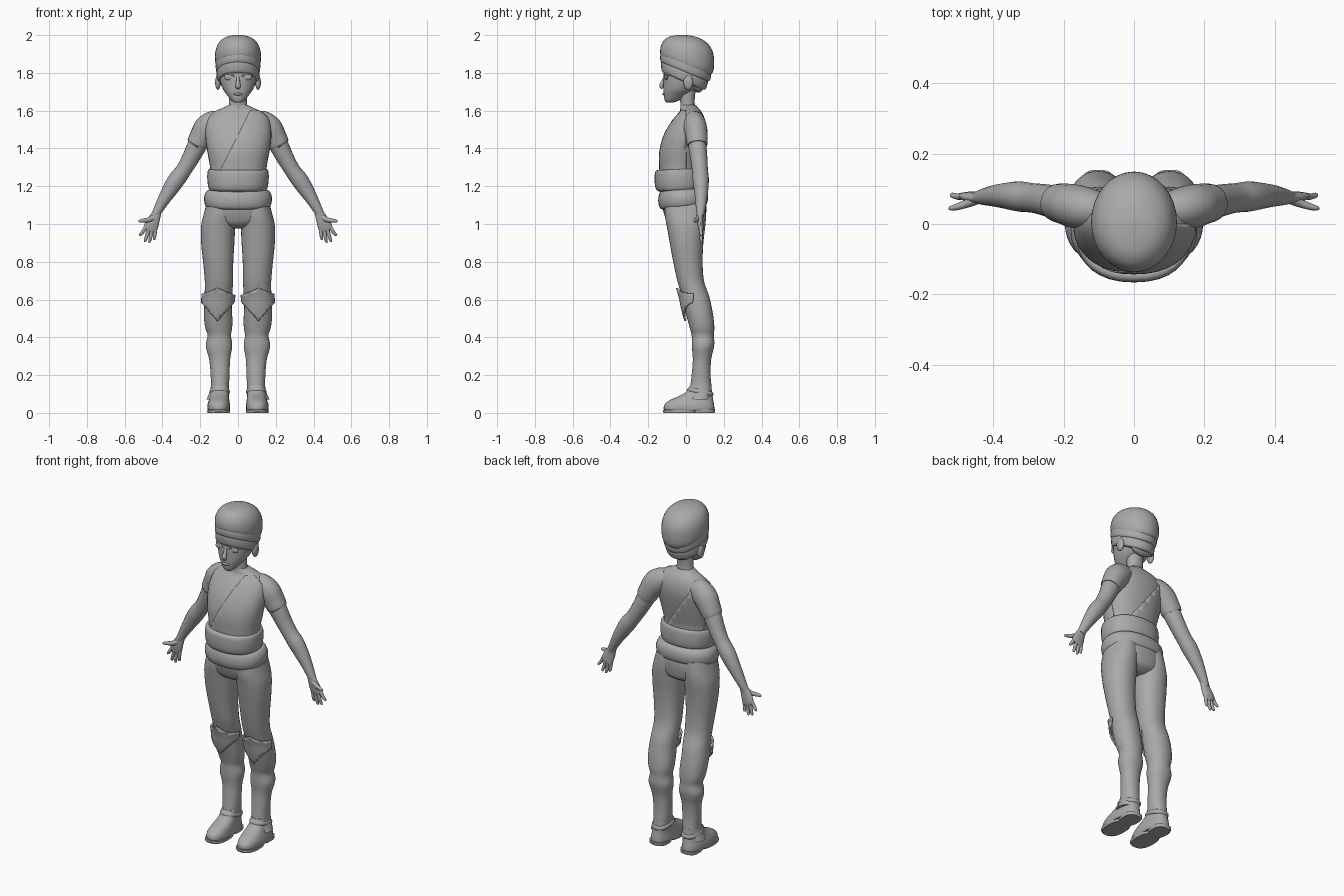
import bpy, bmesh, math
from mathutils import Vector

MAT = bpy.data.materials.new("plain grey")
MAT.diffuse_color = (0.40, 0.40, 0.40, 1)
SEG = 32


def finish(bm, name, mirror=False, angle=40):
    bmesh.ops.recalc_face_normals(bm, faces=bm.faces)
    me = bpy.data.meshes.new(name)
    bm.to_mesh(me)
    bm.free()
    me.materials.append(MAT)
    ob = bpy.data.objects.new(name, me)
    bpy.context.collection.objects.link(ob)
    bpy.ops.object.select_all(action='DESELECT')
    ob.select_set(True)
    bpy.context.view_layer.objects.active = ob
    bpy.ops.object.shade_smooth_by_angle(angle=math.radians(angle))
    if mirror:
        ob.modifiers.new("Mirror", 'MIRROR').use_mirror_merge = False
    return ob


def smooth_rows(rows, steps=4):
    """Catmull-Rom interpolation of every component between rows."""
    out = []
    for i in range(len(rows) - 1):
        a, b, c, d = (rows[max(0, min(len(rows) - 1, i + k))] for k in (-1, 0, 1, 2))
        for s in range(steps):
            t = s / steps
            out.append([0.5 * (2 * q + (r - p) * t + (2 * p - 5 * q + 4 * r - u) * t * t
                               + (3 * q - p - 3 * r + u) * t ** 3)
                        for p, q, r, u in zip(a, b, c, d)])
    return out + [list(rows[-1])]


def skin(rings):
    bm = bmesh.new()
    vs = [[bm.verts.new(p) for p in r] for r in rings]
    for a, b in zip(vs, vs[1:]):
        for i in range(len(a)):
            j = (i + 1) % len(a)
            bm.faces.new((a[i], a[j], b[j], b[i]))
    bm.faces.new(vs[0])
    bm.faces.new(vs[-1])
    return bm


def oval(n, power):
    for i in range(n):
        t = 2 * math.pi * i / n
        c, s = math.cos(t), math.sin(t)
        yield (math.copysign(abs(c) ** (2 / power), c), math.copysign(abs(s) ** (2 / power), s))


def loft(name, rows, power=2.0, mirror=False, steps=4):
    """rows: centre x, half width, front y, back y, z, slope of z along y."""
    rings = []
    for cx, rx, yf, yb, z, sl in smooth_rows(rows, steps):
        cy, ry = (yf + yb) / 2, (yb - yf) / 2
        rings.append([(cx + rx * u, cy + ry * v, z + sl * ry * v) for u, v in oval(SEG, power)])
    return finish(skin(rings), name, mirror)


def tube(name, rows, mirror=True, n=20, steps=4):
    """rows: x, y, z, half width in the xz plane, half depth."""
    rows = smooth_rows(rows, steps)
    pts = [Vector(r[:3]) for r in rows]
    rings = []
    for i, r in enumerate(rows):
        d = (pts[min(i + 1, len(pts) - 1)] - pts[max(i - 1, 0)]).normalized()
        side = Vector((0, 1, 0)).cross(d)
        if side.length < 0.1:
            side = Vector((1, 0, 0))
        side.normalize()
        dep = d.cross(side)
        rings.append([pts[i] + side * r[3] * u + dep * r[4] * v for u, v in oval(n, 2)])
    return finish(skin(rings), name, mirror)


def ball(name, loc, size, mirror=True):
    bm = bmesh.new()
    bmesh.ops.create_uvsphere(bm, u_segments=20, v_segments=12, radius=1)
    for v in bm.verts:
        v.co = Vector([v.co[k] * size[k] + loc[k] for k in range(3)])
    return finish(bm, name, mirror)


def panel(src, name, planes, lift, mirror=False):
    """Raised cloth layer: the part of src inside all planes (point, outward normal)."""
    bm = bmesh.new()
    bm.from_mesh(src.data)
    for co, no in planes:
        bmesh.ops.bisect_plane(bm, geom=bm.verts[:] + bm.edges[:] + bm.faces[:],
                               plane_co=co, plane_no=no, clear_outer=True)
    bm.normal_update()
    for v, n in [(v, v.normal.copy()) for v in bm.verts]:
        v.co += n * lift
    ob = finish(bm, name, mirror)
    sol = ob.modifiers.new("Thickness", 'SOLIDIFY')
    sol.thickness, sol.offset = lift + 0.002, -1
    return ob


# Torso with wrapped shirt layers
torso = loft("shirt", [
    (0, .150, -.135, .075, 1.24, 0), (0, .148, -.138, .070, 1.30, 0),
    (0, .162, -.138, .085, 1.38, 0), (0, .172, -.122, .098, 1.45, 0),
    (0, .172, -.095, .105, 1.51, 0), (0, .160, -.062, .098, 1.56, 0),
    (0, .125, -.035, .082, 1.595, 0), (0, .080, -.030, .065, 1.615, 0),
    (0, .050, -.028, .052, 1.63, 0)], power=2.2)
panel(torso, "shirt_front_wrap", [((0, 0, 0), (0, 1, 0)), ((-.09, 0, 1.29), (-2, 0, 1)),
                                  ((0, 0, 1.6), (0, 0, 1))], .004)
panel(torso, "shirt_back_wrap", [((0, .02, 0), (0, -1, 0)), ((.06, 0, 1.32), (1.4, 0, 1)),
                                 ((0, 0, 1.6), (0, 0, 1))], .004)
loft("neck", [(0, .056, -.030, .058, 1.58, 0), (0, .048, -.030, .046, 1.64, 0),
              (0, .046, -.035, .050, 1.70, 0), (0, .046, -.035, .055, 1.74, 0)])

# Waist sashes
loft("upper_sash", [
    (0, .140, -.135, .075, 1.175, .05), (0, .153, -.155, .090, 1.185, .05),
    (0, .160, -.164, .096, 1.21, .05), (0, .163, -.166, .096, 1.25, .05),
    (0, .160, -.163, .092, 1.28, .04), (0, .152, -.150, .082, 1.29, .04),
    (0, .140, -.130, .070, 1.285, .04)], power=2.25)
loft("lower_sash", [
    (0, .150, -.115, .095, 1.085, .10), (0, .170, -.136, .110, 1.095, .10),
    (0, .179, -.146, .116, 1.12, .08), (0, .178, -.146, .114, 1.15, .07),
    (0, .165, -.138, .102, 1.175, .05), (0, .142, -.130, .080, 1.185, .05)], power=2.25)

# Trousers and boots
loft("hips", [(0, .06, -.05, .06, .975, 0), (0, .135, -.092, .095, 1.0, 0),
              (0, .173, -.112, .105, 1.04, 0), (0, .172, -.124, .108, 1.09, 0),
              (0, .155, -.120, .100, 1.14, 0)], power=2.2)
leg = loft("leg", [
    (.112, .055, .020, .125, .07, 0), (.097, .048, .022, .135, .13, 0),
    (.095, .050, .030, .130, .20, 0), (.097, .055, .036, .133, .28, 0),
    (.100, .068, .032, .146, .34, 0), (.100, .069, .031, .150, .37, 0),
    (.099, .062, .030, .148, .41, 0), (.102, .071, .020, .150, .45, 0),
    (.105, .075, .006, .146, .50, 0), (.107, .074, -.010, .136, .56, 0),
    (.104, .073, -.022, .122, .62, 0), (.101, .075, -.046, .095, .70, 0),
    (.105, .080, -.068, .088, .80, 0), (.107, .088, -.086, .092, .90, 0),
    (.105, .090, -.102, .102, .99, 0), (.098, .084, -.112, .106, 1.05, 0),
    (.090, .074, -.112, .100, 1.12, 0)], power=2.15, mirror=True)
C = .108
panel(leg, "knee_patch", [((0, .04, 0), (0, 1, 0)),
                          ((C, 0, .49), (.8, 0, -.6)), ((C, 0, .49), (-.8, 0, -.6)),
                          ((C, 0, .665), (.45, 0, .9)), ((C, 0, .665), (-.45, 0, .9))],
      .008, mirror=True)
loft("shoe", [
    (.102, .056, -.110, .145, .012, 0), (.102, .060, -.118, .150, .022, 0),
    (.102, .059, -.113, .148, .045, 0), (.100, .054, -.085, .144, .068, 0),
    (.098, .050, -.040, .141, .088, 0), (.097, .048, -.002, .138, .110, 0),
    (.096, .046, .022, .134, .145, 0)], power=2.4, mirror=True)
loft("toe_sole", [(.102, .058, -.118, .060, 0, 0), (.102, .061, -.122, .065, .008, 0),
                  (.102, .060, -.120, .065, .016, 0)], power=2.5, mirror=True, steps=1)
loft("heel_sole", [(.102, .050, .035, .150, 0, 0), (.102, .053, .030, .154, .010, 0),
                   (.102, .053, .030, .154, .020, 0)], power=2.8, mirror=True, steps=1)
loft("ankle_strap", [(.097, .046, .012, .138, .098, -.2), (.097, .053, .006, .144, .105, -.2),
                     (.097, .053, .010, .144, .118, -.2), (.097, .046, .020, .136, .125, -.2)],
     power=2.3, mirror=True, steps=2)

# Sleeves, arms and hands
tube("sleeve", [(.08, .040, 1.545, .050, .045), (.125, .043, 1.535, .066, .058),
                (.165, .050, 1.505, .070, .062), (.195, .057, 1.46, .062, .058),
                (.217, .060, 1.42, .056, .054), (.218, .060, 1.418, .046, .046)])
tube("arm", [(.18, .052, 1.48, .050, .048), (.217, .060, 1.415, .051, .048),
             (.250, .068, 1.35, .046, .045), (.288, .074, 1.285, .042, .042),
             (.325, .078, 1.235, .045, .043), (.358, .080, 1.185, .041, .038),
             (.395, .080, 1.125, .032, .031), (.428, .077, 1.065, .024, .023),
             (.440, .076, 1.04, .024, .018)])
tube("palm", [(.425, .077, 1.068, .021, .020), (.440, .074, 1.035, .029, .017),
              (.455, .076, 1.00, .036, .016), (.466, .079, .972, .036, .013),
              (.471, .080, .960, .028, .008)])
for i, (bx, bz, tx, tz) in enumerate([(.438, .975, .443, .915), (.456, .968, .468, .900),
                                      (.473, .972, .492, .905), (.488, .985, .517, .936)]):
    tube("finger_%d" % (i + 1), [(bx, .079, bz, .0105, .010),
                                 ((bx + tx) / 2, .078, (bz + tz) / 2, .0095, .009),
                                 (tx, .082, tz + .006, .007, .007),
                                 (tx, .082, tz, .002, .002)], n=12)
tube("thumb", [(.445, .070, 1.035, .016, .014), (.475, .058, 1.022, .013, .012),
               (.505, .048, 1.018, .010, .009), (.522, .045, 1.015, .007, .006),
               (.527, .045, 1.014, .002, .002)], n=12)

# Head and face
loft("head", [
    (0, .018, -.104, -.070, 1.642, 0), (0, .036, -.113, -.035, 1.655, 0),
    (0, .056, -.117, .000, 1.68, 0), (0, .078, -.119, .045, 1.71, 0),
    (0, .093, -.119, .080, 1.75, 0), (0, .101, -.118, .098, 1.79, 0),
    (0, .104, -.118, .108, 1.83, 0), (0, .100, -.110, .110, 1.88, 0)], power=2.15)
tube("nose", [(0, -.112, 1.785, .008, .006), (0, -.121, 1.755, .010, .009),
              (0, -.131, 1.732, .014, .011), (0, -.124, 1.718, .010, .008)], mirror=False, n=14)
ball("lips", (0, -.117, 1.688), (.024, .008, .007), mirror=False)
ball("eye", (.048, -.104, 1.778), (.026, .009, .017))
tube("eyelid", [(.020, -.116, 1.782, .004, .004), (.048, -.112, 1.798, .005, .005),
                (.078, -.090, 1.787, .004, .004)], n=10)
tube("eyebrow", [(.018, -.119, 1.808, .005, .004), (.050, -.110, 1.820, .006, .005),
                 (.082, -.084, 1.812, .003, .003)], n=10)
ball("ear", (.106, .012, 1.750), (.015, .026, .040))
ball("nape_hair", (0, .065, 1.735), (.072, .030, .040), mirror=False)

# Cap with two tilted bands
loft("lower_cap_band", [
    (0, .098, -.118, .090, 1.755, -.42), (0, .109, -.128, .103, 1.762, -.42),
    (0, .113, -.132, .112, 1.785, -.42), (0, .112, -.131, .116, 1.806, -.42),
    (0, .104, -.122, .110, 1.815, -.42)])
loft("upper_cap_band", [
    (0, .104, -.122, .108, 1.802, -.40), (0, .115, -.134, .124, 1.810, -.40),
    (0, .118, -.137, .132, 1.830, -.38), (0, .116, -.134, .132, 1.850, -.36),
    (0, .106, -.122, .122, 1.858, -.36)])
loft("cap_crown", [
    (0, .108, -.124, .124, 1.825, -.36), (0, .119, -.134, .144, 1.850, -.30),
    (0, .122, -.137, .149, 1.885, -.20), (0, .117, -.133, .143, 1.925, -.12),
    (0, .100, -.118, .118, 1.962, -.08), (0, .070, -.090, .075, 1.987, -.05),
    (0, .035, -.055, .025, 1.998, -.02), (0, .008, -.025, -.010, 2.0, 0)])
